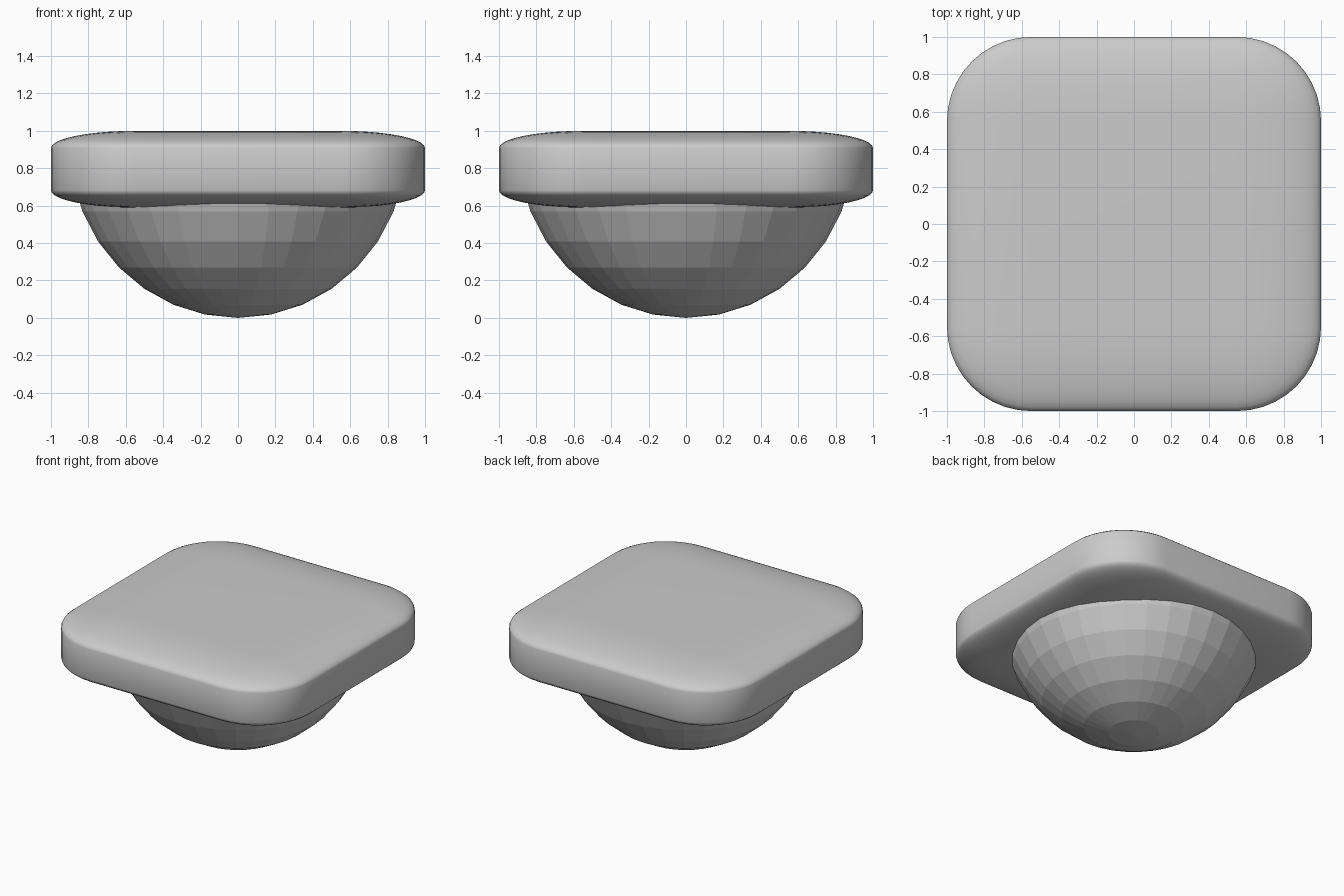
import bpy, bmesh

if "Cube" in bpy.data.objects:
    bpy.data.objects.remove(bpy.data.objects["Cube"])

# Rounded square slab: a bevelled cube, flattened so the rounding squashes with it
bpy.ops.mesh.primitive_cube_add(size=2)
slab = bpy.context.object
slab.name = "cushion_slab"
bm = bmesh.new()
bm.from_mesh(slab.data)
bmesh.ops.bevel(bm, geom=bm.edges[:], offset=0.45, segments=10,
                profile=0.5, affect='EDGES')
for v in bm.verts:
    v.co.z = 0.795 + v.co.z * 0.205
bm.to_mesh(slab.data)
bm.free()
bpy.ops.object.shade_smooth_by_angle()

# Faceted half-sphere bowl underneath, its rim hidden inside the slab
bm = bmesh.new()
bmesh.ops.create_uvsphere(bm, u_segments=32, v_segments=16, radius=1)
bmesh.ops.delete(bm, geom=[v for v in bm.verts if v.co.z > 0.01], context='VERTS')
bmesh.ops.holes_fill(bm, edges=[e for e in bm.edges if e.is_boundary], sides=0)
for v in bm.verts:
    v.co.x *= 0.9
    v.co.y *= 0.9
    v.co.z = 0.92 + v.co.z * 0.92
bmesh.ops.recalc_face_normals(bm, faces=bm.faces[:])
mesh = bpy.data.meshes.new("round_base")
bm.to_mesh(mesh)
bm.free()
bowl = bpy.data.objects.new("round_base", mesh)
bpy.context.collection.objects.link(bowl)
